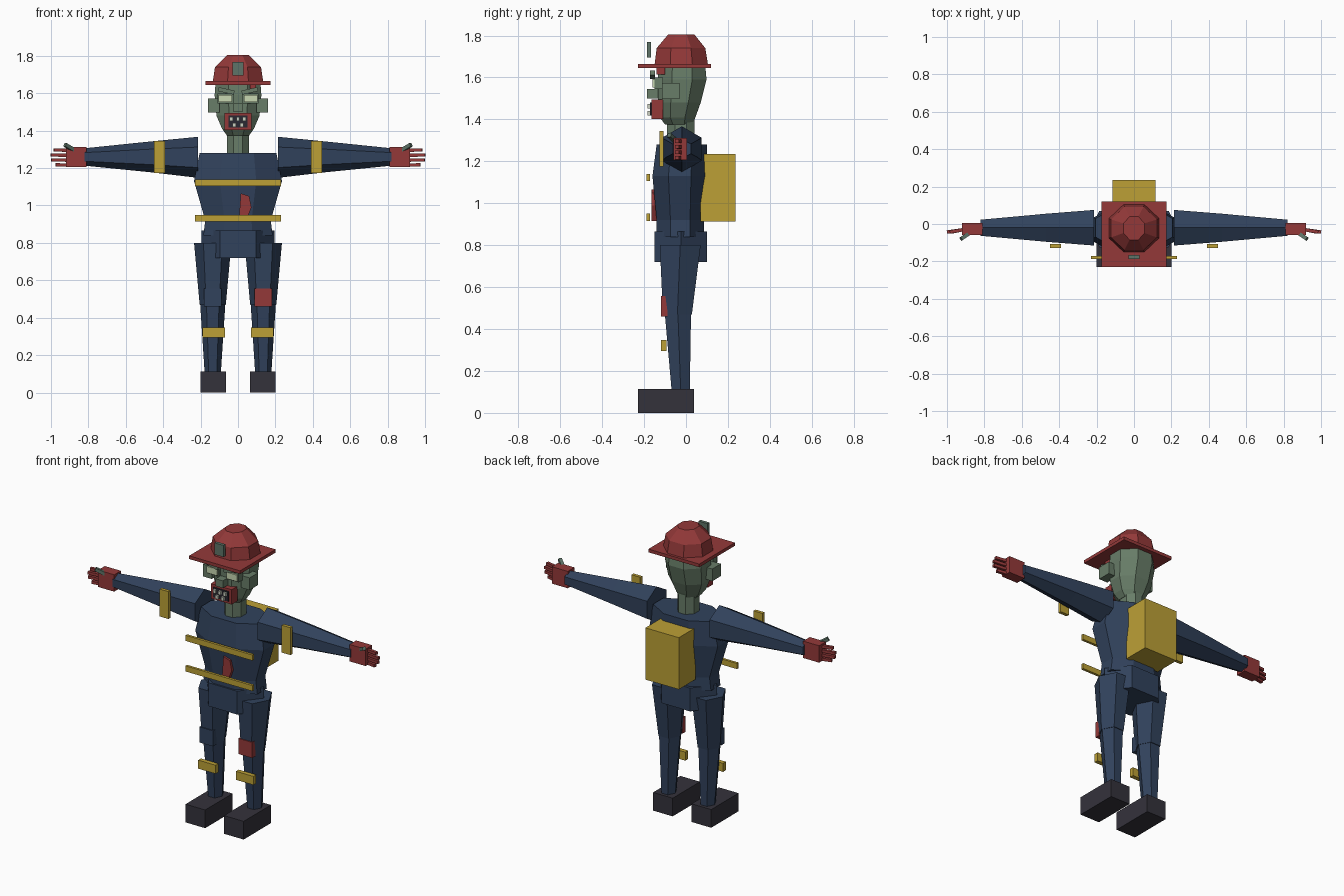
import bpy, bmesh, math
from mathutils import Vector

if "Cube" in bpy.data.objects:
    bpy.data.objects.remove(bpy.data.objects["Cube"])


def material(name, rgb):
    lin = [((c / 255 + 0.055) / 1.055) ** 2.4 for c in rgb] + [1.0]
    m = bpy.data.materials.new(name)
    m.use_nodes = True
    m.diffuse_color = lin
    m.node_tree.nodes["Principled BSDF"].inputs["Base Color"].default_value = lin
    return m


NAVY = material("navy cloth", (49, 66, 92))
RED = material("dull red", (148, 57, 57))
YELLOW = material("reflective yellow", (188, 160, 54))
SKIN = material("grey green skin", (104, 125, 104))
METAL = material("lamp grey green", (94, 116, 104))
BOOT = material("boot black", (52, 50, 59))
EYE = material("pale eye", (200, 216, 178))
DARK = material("mouth dark", (42, 40, 50))
TOOTH = material("tooth white", (205, 210, 196))


def finish(name, bm, mat):
    bmesh.ops.recalc_face_normals(bm, faces=bm.faces)
    mesh = bpy.data.meshes.new(name)
    bm.to_mesh(mesh)
    bm.free()
    mesh.materials.append(mat)
    ob = bpy.data.objects.new(name, mesh)
    bpy.context.collection.objects.link(ob)
    return ob


def box(name, mat, x, y, z):
    """Box from (min, max) ranges."""
    bm = bmesh.new()
    bmesh.ops.create_cube(bm, size=1)
    for v in bm.verts:
        v.co = [(r[0] + r[1]) / 2 + c * (r[1] - r[0]) for r, c in zip((x, y, z), v.co)]
    return finish(name, bm, mat)


def rod(name, mat, p, q, w, h):
    """Square bar between two points."""
    p, q = Vector(p), Vector(q)
    d = (q - p).normalized()
    side = d.cross(Vector((0, 0, 1))).normalized()
    up = side.cross(d)
    bm = bmesh.new()
    bmesh.ops.create_cube(bm, size=1)
    for v in bm.verts:
        c = v.co.copy()
        v.co = (p + q) / 2 + d * c.x * (q - p).length + side * c.y * w + up * c.z * h
    return finish(name, bm, mat)


def loft(name, mat, n, rings, turn=0.0, along_x=False):
    """Rings of (position, half width, low, high); upright, or lying along x."""
    angles = [turn + math.tau * i / n for i in range(n)]
    cm = max(abs(math.cos(a)) for a in angles)
    sm = max(abs(math.sin(a)) for a in angles)
    bm = bmesh.new()
    loops = []
    for pos, half, lo, hi in rings:
        loop = []
        for a in angles:
            u = half * math.cos(a) / cm
            v = (lo + hi) / 2 + (hi - lo) / 2 * math.sin(a) / sm
            co = (pos, u - 0.02, v) if along_x else (u, v, pos)
            loop.append(bm.verts.new(co))
        loops.append(loop)
    for a, b in zip(loops, loops[1:]):
        for i in range(n):
            j = (i + 1) % n
            bm.faces.new((a[i], a[j], b[j], b[i]))
    bm.faces.new(loops[0])
    bm.faces.new(loops[-1])
    return finish(name, bm, mat)


def span(a, b, s):
    return tuple(sorted((a * s, b * s)))


T8 = math.pi / 8

# Torso, hips and neck
loft("torso", NAVY, 8, [(0.84, 0.185, -0.14, 0.085), (0.92, 0.175, -0.14, 0.085),
                        (1.13, 0.235, -0.16, 0.10), (1.28, 0.205, -0.14, 0.10)], T8)
loft("hips", NAVY, 6, [(0.72, 0.195, -0.15, 0.10), (0.865, 0.195, -0.15, 0.10)])
loft("neck", SKIN, 8, [(1.25, 0.058, -0.09, 0.04), (1.40, 0.058, -0.09, 0.04)], T8)

# Chest stripes and backpack
for name, z in (("upper_chest_stripe", 1.105), ("lower_chest_stripe", 0.915)):
    box(name, YELLOW, (-0.23, 0.23), (-0.188, -0.172), (z, z + 0.035))
box("backpack", YELLOW, (-0.115, 0.115), (0.07, 0.235), (0.913, 1.235))

# Torn wound on the chest
bm = bmesh.new()
outline = [(0.015, 1.065), (0.06, 1.05), (0.072, 0.99), (0.042, 0.915), (0.006, 0.94)]
face = bm.faces.new([bm.verts.new((x, -0.165, z)) for x, z in outline])
ext = bmesh.ops.extrude_face_region(bm, geom=[face])
for v in ext["geom"]:
    if isinstance(v, bmesh.types.BMVert):
        v.co.y += 0.03
finish("chest_wound", bm, RED)

# Head
loft("head", SKIN, 8, [(1.375, 0.06, -0.10, 0.03), (1.41, 0.085, -0.125, 0.045),
                       (1.48, 0.115, -0.132, 0.07), (1.59, 0.125, -0.135, 0.098),
                       (1.655, 0.12, -0.13, 0.092)], T8)
box("nose", SKIN, (-0.025, 0.025), (-0.185, -0.12), (1.50, 1.545))
box("forehead_wound", RED, (0.065, 0.095), (-0.14, -0.10), (1.615, 1.645))

# Mouth with teeth
box("lips", RED, (-0.072, 0.072), (-0.165, -0.11), (1.403, 1.495))
box("mouth_hollow", DARK, (-0.052, 0.052), (-0.171, -0.164), (1.418, 1.48))
for i, (x, z) in enumerate([(-0.036, 1.462), (0.0, 1.462), (0.034, 1.462),
                            (-0.02, 1.43), (0.02, 1.43)]):
    box(f"tooth_{i + 1}", TOOTH, (x - 0.009, x + 0.009), (-0.183, -0.17),
        (z - 0.011, z + 0.011))

# Helmet with square brim and lamp
box("helmet_brim", RED, (-0.175, 0.175), (-0.23, 0.12), (1.645, 1.665))
loft("helmet_dome", RED, 8, [(1.66, 0.135, -0.15, 0.105), (1.74, 0.123, -0.14, 0.092),
                             (1.805, 0.056, -0.085, 0.04)], T8)
box("helmet_lamp", METAL, (-0.03, 0.03), (-0.187, -0.167), (1.695, 1.768))

for side, s in (("left", 1), ("right", -1)):
    # Eyes, brows and ears
    box(side + "_eye_socket", SKIN, span(0.025, 0.11, s), (-0.15, -0.11), (1.545, 1.60))
    box(side + "_eye", EYE, span(0.032, 0.104, s), (-0.16, -0.14), (1.552, 1.592))
    rod(side + "_brow", SKIN, (0.105 * s, -0.16, 1.622), (0.02 * s, -0.16, 1.603), 0.022, 0.022)
    box(side + "_ear", SKIN, span(0.10, 0.16, s), (-0.115, -0.03), (1.497, 1.573))

    # Arm and its band
    loft(side + "_arm", NAVY, 6, [(0.215 * s, 0.095, 1.148, 1.367), (0.47 * s, 0.075, 1.178, 1.342),
                                  (0.82 * s, 0.043, 1.213, 1.306)], math.pi / 6, True)
    box(side + "_arm_band", YELLOW, span(0.39, 0.45, s), (-0.127, -0.107), (1.175, 1.345))

    # Hand, fingers and thumb
    box(side + "_hand", RED, span(0.81, 0.92, s), (-0.06, 0.005), (1.207, 1.312))
    for i, (z, tip) in enumerate([(1.297, 0.985), (1.27, 1.0), (1.244, 0.998), (1.218, 0.975)]):
        rod(f"{side}_finger_{i + 1}", RED, (0.91 * s, -0.03, z - 0.002),
            (tip * s, -0.043, z), 0.018, 0.017)
    rod(side + "_thumb", METAL, (0.865 * s, -0.04, 1.288), (0.925 * s, -0.08, 1.325), 0.02, 0.02)

    # Leg in two tapering sections
    x0 = 0.135 * s
    for name, rings in (("thigh", [(0.47, 0.07, -0.11, 0.028), (0.80, 0.10, -0.125, 0.07)]),
                        ("shin", [(0.10, 0.043, -0.068, 0.018), (0.485, 0.068, -0.102, 0.024)])):
        loft(f"{side}_{name}", NAVY, 6, rings).location.x = x0
    box(side + "_leg_band", YELLOW, span(0.07, 0.19, s), (-0.12, -0.093), (0.295, 0.348))
    box(side + "_knee_patch", RED if s > 0 else NAVY, span(0.087, 0.182, s),
        (-0.12, -0.088), (0.46, 0.557))
    box(side + "_boot", BOOT, span(0.065, 0.2, s), (-0.23, 0.038), (0.0, 0.113))
